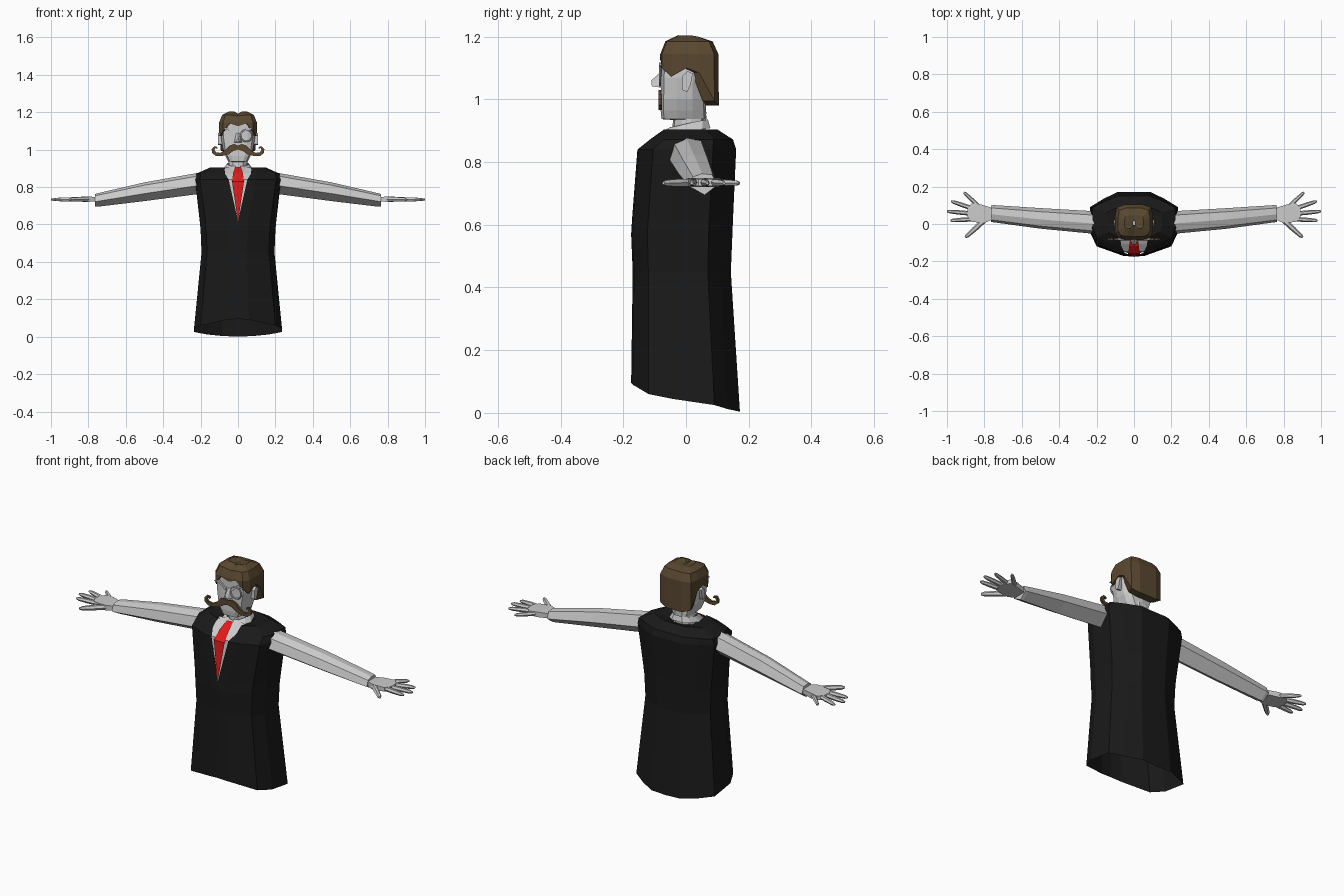
import bpy, bmesh, math
from mathutils import Vector

if "Cube" in bpy.data.objects:
    bpy.data.objects.remove(bpy.data.objects["Cube"])


def material(name, rgb):
    m = bpy.data.materials.new(name)
    m.diffuse_color = (*rgb, 1)
    m.use_nodes = True
    m.node_tree.nodes["Principled BSDF"].inputs["Base Color"].default_value = m.diffuse_color
    return m


BLACK = material("black_cloth", (0.01, 0.01, 0.01))
RED = material("red_cloth", (0.75, 0.01, 0.01))
BROWN = material("brown_hair", (0.10, 0.065, 0.03))


def finish(name, bm, mat=None, mirror=True):
    bmesh.ops.recalc_face_normals(bm, faces=bm.faces)
    me = bpy.data.meshes.new(name)
    bm.to_mesh(me)
    bm.free()
    ob = bpy.data.objects.new(name, me)
    bpy.context.collection.objects.link(ob)
    if mat:
        me.materials.append(mat)
    if mirror:
        mod = ob.modifiers.new("mirror", 'MIRROR')
        mod.merge_threshold = 0.0005
    return ob


def skin(name, rings, mat=None, closed=False, caps=False):
    """Join rings of points with faces."""
    bm = bmesh.new()
    rows = [[bm.verts.new(p) for p in r] for r in rings]
    n = len(rows[0])
    for a, b in zip(rows, rows[1:]):
        for i in range(n if closed else n - 1):
            j = (i + 1) % n
            bm.faces.new((a[i], a[j], b[j], b[i]))
    if caps:
        bm.faces.new(rows[0])
        bm.faces.new(rows[-1])
    return finish(name, bm, mat)


def half_ring(section, hw, yf, yb, z, gap=0):
    """Scale a half outline running from front centre to back centre."""
    n = len(section)
    zs = z if isinstance(z, (list, tuple)) else [z] * n
    pts = []
    for i, ((u, t), zz) in enumerate(zip(section, zs)):
        x = gap * (1 - u) + hw * u if t < 0.3 else hw * u
        pts.append((x, (yf + yb) / 2 + t * (yb - yf) / 2, zz))
    return pts


def hull(name, pts, mat=None, mirror=True):
    bm = bmesh.new()
    for p in pts:
        bm.verts.new(p)
    bmesh.ops.convex_hull(bm, input=bm.verts)
    return finish(name, bm, mat, mirror)


def plate(name, outline, y0, y1, mat=None):
    """Flat front-facing outline given thickness in y."""
    bm = bmesh.new()
    f = bm.faces.new([bm.verts.new((x, y0, z)) for x, z in outline])
    g = bmesh.ops.extrude_face_region(bm, geom=[f])
    bmesh.ops.translate(bm, vec=(0, y1 - y0, 0),
                        verts=[v for v in g['geom'] if isinstance(v, bmesh.types.BMVert)])
    bm.faces.ensure_lookup_table()
    return finish(name, bm, mat)


def finger(name, a, b, r0, r1):
    a, b = Vector(a), Vector(b)
    d = (b - a).normalized()
    side = Vector((-d.y, d.x, 0))
    rings = []
    for k, r in ((0, r0), (0.5, r0), (0.88, r1), (1, r1 * 0.5)):
        c = a.lerp(b, k)
        rings.append([c + side * r * math.cos(q * math.pi / 3)
                      + Vector((0, 0, r * math.sin(q * math.pi / 3))) for q in range(6)])
    skin(name, rings, closed=True, caps=True)


# Vest, open at the bottom with a V opening at the front
torso = [(0, -1), (.25, -.97), (.85, -.68), (1, -.25), (1, .53), (.7, .78), (.37, 1), (0, 1)]
skin("vest", [
    half_ring(torso, .235, -.175, .172, (.095, .09, .06, .045, .025, .012, .004, 0)),
    half_ring(torso, .195, -.17, .143, .45),
    half_ring(torso, .2, -.175, .148, .57),
    half_ring(torso, .205, -.172, .15, .62),
    half_ring(torso, .23, -.155, .16, .84, .05),
    half_ring(torso, .222, -.115, .15, .872, .07),
    half_ring(torso, .15, -.07, .1, .904, .072),
    half_ring(torso, .07, -.055, .07, .895, .068)], BLACK)


# Shirt front and tie
def strip(name, rows, mat=None):
    skin(name, [[(0, y, z), (w, y, z)] for w, y, z in rows], mat)


strip("shirt_front", [(.004, -.165, .62), (.056, -.148, .84), (.078, -.106, .873), (.075, -.05, .905)])
strip("tie", [(.001, -.176, .618), (.032, -.161, .83), (.026, -.118, .874), (.018, -.068, .905)], RED)

# Collar, neck and head
oval = [(0, -1), (.5, -.9), (.9, -.45), (1, .1), (.8, .7), (.4, 1), (0, 1)]
skin("collar", [
    half_ring(oval, .08, -.095, .078, (.885, .872, .885, .897, .905, .908, .908), .018),
    half_ring(oval, .058, -.05, .07, (.912, .912, .918, .926, .933, .936, .936), .012)])
skin("neck", [half_ring(oval, .055, -.045, .06, .88), half_ring(oval, .05, -.04, .065, .96)])
face = [(0, -1), (.55, -1), (.85, -.88), (1, -.3), (1, .4), (.75, .9), (0, 1)]
skin("head", [
    half_ring(face, .001, -.01, .01, .932),
    half_ring(face, .052, -.078, .065, .937),
    half_ring(face, .066, -.081, .064, .965),
    half_ring(face, .08, -.08, .063, 1.0),
    half_ring(face, .092, -.078, .065, 1.07),
    half_ring(face, .09, -.078, .07, 1.14),
    half_ring(face, .06, -.05, .05, 1.18)])

# Hair cap with a shaped lower edge
cap = [(0, -1), (.45, -1), (.8, -.94), (1, -.62), (1, -.1), (1, .33), (.92, .85), (.5, 1), (0, 1)]
edge = (1.125, 1.14, 1.1, 1.072, 1.1, 1.085, .995, .98, .98)
skin("hair", [
    half_ring(cap, .086, -.074, .064, edge),
    half_ring(cap, .1, -.083, .105, edge),
    half_ring(cap, .101, -.082, .103, 1.145),
    half_ring(cap, .085, -.066, .085, (1.18, 1.185) + (1.185,) * 7),
    half_ring(cap, .05, -.025, .045, (1.19, 1.205, 1.203, 1.203, 1.203, 1.203, 1.2, 1.198, 1.19)),
    half_ring(cap, .005, -.005, .015, 1.192)], BROWN)

# Facial features
plate("moustache", [(0, 1.022), (.022, 1.03), (.045, 1.022), (.07, .995), (.095, .983), (.117, .986),
                    (.127, .998), (.12, 1.008), (.108, 1.004), (.112, 1.015), (.128, 1.017),
                    (.141, 1.002), (.138, .982), (.118, .966), (.085, .966), (.05, .975),
                    (.025, .992), (0, 1.0)], -.088, -.076, BROWN)
hull("nose", [(0, -.078, 1.09), (0, -.111, 1.06), (.01, -.109, 1.042), (-.01, -.109, 1.042),
              (.022, -.078, 1.037), (-.022, -.078, 1.037), (.01, -.078, 1.085), (-.01, -.078, 1.085)],
     mirror=False)
plate("eyebrow", [(.012, 1.085), (.055, 1.118), (.085, 1.108), (.055, 1.105), (.016, 1.075)], -.086, -.07)
hull("ear", [(x, y, z) for x, k in ((.085, .8), (.106, 1))
             for y, z in ((-.012, 1.03), (.004, 1.024), (.014 * k, 1.045), (.022 * k, 1.082),
                          (.005, 1.09), (-.012, 1.075))])
bpy.ops.mesh.primitive_torus_add(location=(.045, -.083, 1.075), rotation=(math.pi / 2, 0, 0),
                                 major_radius=.031, minor_radius=.004,
                                 major_segments=20, minor_segments=6)
bpy.context.object.name = "eyeglass_rim"

# Arms: six-sided sleeves narrowing to the cuff
hexa = [(-1, -.2), (-.75, .7), (-.1, 1), (.65, .9), (1, -.1), (.1, -1)]
arm = [(.17, .005, .826, .062, .058), (.24, .01, .815, .06, .056), (.5, .03, .775, .055, .05),
       (.75, .055, .731, .046, .036), (.765, .055, .729, .044, .034)]
skin("arm", [[(x, cy + u * ry, cz + v * rz) for u, v in hexa] for x, cy, cz, ry, rz in arm],
     closed=True, caps=True)

# Hands
hull("palm", [(x, y, .735 + s * h) for s in (-1, 1) for x, y, h in (
    (.755, .025, .012), (.755, .085, .012), (.80, .005, .014), (.82, .105, .014),
    (.865, .112, .011), (.89, .085, .011), (.89, .04, .011), (.87, .012, .011))])
for nm, base, tip, r in (
        ("thumb", (.80, .02), (.902, -.072), .014),
        ("index_finger", (.86, .026), (.982, .018), .012),
        ("middle_finger", (.87, .056), (1.0, .068), .012),
        ("ring_finger", (.86, .082), (.978, .122), .012),
        ("little_finger", (.83, .095), (.91, .17), .011)):
    finger(nm, (*base, .735), (*tip, .733), r, r * .8)
